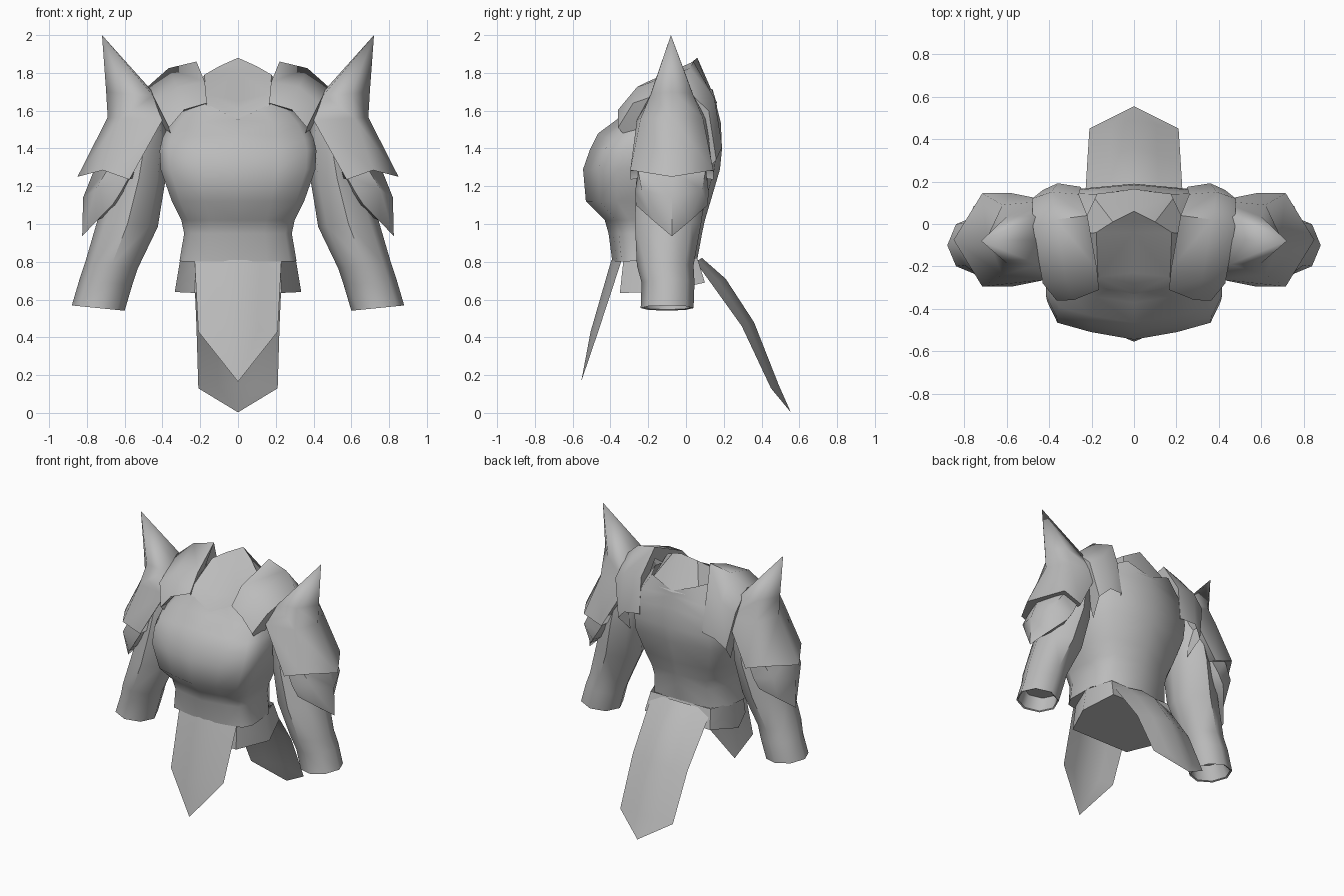
import bpy, bmesh, math
from mathutils import Vector

steel = bpy.data.materials.new("steel_grey")
steel.diffuse_color = (0.5, 0.5, 0.5, 1)
MID = -0.075  # y of the arm centre line


def loft(name, rows, closed=False, caps=(False, False), angle=50):
    """Skin rows of points, mirror across x and shade."""
    bm = bmesh.new()
    grid = [[bm.verts.new(p) for p in row] for row in rows]
    n = len(grid[0])
    for a, b in zip(grid, grid[1:]):
        for i in range(n if closed else n - 1):
            j = (i + 1) % n
            bm.faces.new((a[i], a[j], b[j], b[i]))
    if caps[0]:
        bm.faces.new(grid[0])
    if caps[1]:
        bm.faces.new(grid[-1])
    bmesh.ops.remove_doubles(bm, verts=bm.verts, dist=0.0005)
    bmesh.ops.recalc_face_normals(bm, faces=bm.faces)
    me = bpy.data.meshes.new(name)
    bm.to_mesh(me)
    bm.free()
    me.materials.append(steel)
    ob = bpy.data.objects.new(name, me)
    bpy.context.collection.objects.link(ob)
    bpy.ops.object.select_all(action='DESELECT')
    ob.select_set(True)
    bpy.context.view_layer.objects.active = ob
    mir = ob.modifiers.new("Mirror", 'MIRROR')
    bpy.ops.object.modifier_apply(modifier=mir.name)
    bpy.ops.object.shade_smooth_by_angle(angle=math.radians(angle))
    return ob


def both(front):
    """Front points, with the last on the ridge, repeated behind the arm centre line."""
    return front + [(x, 2 * MID - y, z) for x, y, z in front[-2::-1]]


# Breastplate: z, half width, front y, back y, rise per x, rise per y
RINGS = [(0.80, 0.31, -0.39, 0.06, 0, 0.03), (0.95, 0.285, -0.41, 0.085, 0, 0),
         (1.02, 0.30, -0.43, 0.10, 0, 0), (1.12, 0.35, -0.53, 0.13, 0, 0),
         (1.29, 0.41, -0.545, 0.18, 0, 0), (1.39, 0.415, -0.51, 0.19, 0, 0),
         (1.48, 0.40, -0.465, 0.185, -0.10, 0.08), (1.55, 0.36, -0.37, 0.165, -0.08, 0.12),
         (1.56, 0.24, -0.33, 0.16, 0.4, 0.18)]
SECTION = [(0, 0), (0.5, 0.05), (0.88, 0.11), (1, 0.25), (0.97, 0.7), (0.72, 0.96), (0, 1)]
loft("breastplate",
     [[(u * w, f + v * (b - f), z + kx * u * w + ky * v * (b - f)) for u, v in SECTION]
      for z, w, f, b, kx, ky in RINGS], caps=(True, False), angle=75)

# Collar: outer base, rim, then the sloping sheet closing the neck
loft("collar", [
    [(0, -0.33, 1.56), (0.20, -0.29, 1.64), (0.25, -0.05, 1.67), (0.20, 0.14, 1.65), (0, 0.165, 1.64)],
    [(0, -0.28, 1.61), (0.17, -0.25, 1.69), (0.178, -0.04, 1.79), (0.10, 0.01, 1.835), (0, 0.06, 1.88)],
    [(0, -0.28, 1.61), (0, -0.23, 1.65), (0, -0.04, 1.80), (0, 0.01, 1.84), (0, 0.06, 1.88)]], angle=35)


# Hanging cloth plates, front and back: z, centre y, half width, side z, side y
def tabard(name, rows):
    loft(name, [[(0, yc, z), (w * 0.5, (yc + ys) / 2, (z + zs) / 2), (w, ys, zs)]
                for z, yc, w, zs, ys in rows])


tabard("front_tabard", [(0.81, -0.395, 0.23, 0.81, -0.34), (0.43, -0.505, 0.21, 0.43, -0.465),
                        (0.165, -0.555, 0.0, 0.165, -0.555)])
tabard("back_tabard", [(0.82, 0.085, 0.235, 0.80, 0.05), (0.71, 0.21, 0.23, 0.69, 0.13),
                       (0.48, 0.36, 0.22, 0.46, 0.295), (0.15, 0.49, 0.21, 0.13, 0.45),
                       (0.003, 0.555, 0.0, 0.003, 0.555)])

# Six-sided hip skirt, closed underneath
loft("hip_skirt", [
    [(0, -0.33, 0.82), (0.22, -0.33, 0.82), (0.305, -0.12, 0.82), (0.24, 0.06, 0.82), (0, 0.06, 0.82)],
    [(0, -0.35, 0.635), (0.23, -0.35, 0.635), (0.335, -0.12, 0.64), (0.26, 0.10, 0.69),
     (0, 0.10, 0.69)]], caps=(False, True))

# Sleeves: z, centre x, centre y, radius x, radius y; the last two rows hollow the cuff
ARM = [(1.56, 0.47, -0.07, 0.08, 0.13), (1.48, 0.485, -0.07, 0.11, 0.17),
       (1.24, 0.525, -0.075, 0.14, 0.19), (1.00, 0.585, -0.095, 0.16, 0.175),
       (0.78, 0.67, -0.11, 0.14, 0.15), (0.69, 0.70, -0.095, 0.14, 0.14),
       (0.555, 0.74, -0.10, 0.14, 0.14), (0.56, 0.738, -0.10, 0.13, 0.13),
       (0.66, 0.71, -0.10, 0.12, 0.12)]
arm_rows = []
for z, cx, cy, rx, ry in ARM:
    ring = [(math.cos(math.tau * i / 8), math.sin(math.tau * i / 8)) for i in range(8)]
    arm_rows.append([(cx + rx * c, cy + ry * s, z + 0.1 * rx * c) for c, s in ring])
loft("sleeve", arm_rows, closed=True, caps=(True, True), angle=48)

# Spiked outer shoulder plates
loft("shoulder_spike", [
    [(0.72, -0.08, 2.0)] * 6,
    both([(0.45, -0.19, 1.68), (0.60, -0.185, 1.69), (0.698, MID, 1.70)]) + [(0.46, MID, 1.71)],
    both([(0.40, -0.26, 1.55), (0.62, -0.24, 1.56), (0.69, MID, 1.565)]) + [(0.43, MID, 1.60)],
    both([(0.575, -0.295, 1.235), (0.715, -0.295, 1.285), (0.85, MID, 1.25)]) + [(0.5, MID, 1.27)],
], closed=True, caps=(False, True), angle=80)

# Pointed plates below the spikes
loft("upper_arm_plate", [
    both([(0.57, -0.255, 1.26), (0.69, -0.255, 1.29), (0.76, MID, 1.29)]) + [(0.52, MID, 1.26)],
    both([(0.62, -0.27, 1.17), (0.755, -0.235, 1.18), (0.82, MID, 1.14)]) + [(0.55, MID, 1.17)],
    both([(0.665, -0.265, 1.10), (0.75, -0.17, 1.015), (0.825, MID, 0.935)]) + [(0.60, MID, 1.10)]],
    closed=True, caps=(False, True), angle=60)

# Inner shoulder pads, wrapped from front to back, with a wall along each edge
PAD_IN = [(0.165, -0.31, 1.64), (0.175, -0.21, 1.75), (0.22, 0.04, 1.86),
          (0.26, 0.14, 1.67), (0.25, 0.175, 1.42)]
PAD_OUT = [(0.365, -0.36, 1.51), (0.43, -0.28, 1.64), (0.475, -0.02, 1.73),
           (0.48, 0.12, 1.60), (0.43, 0.16, 1.34)]
pad_rows = []
for a, b in zip(PAD_IN, PAD_OUT):
    a, b = Vector(a), Vector(b)
    out = Vector((0.02, (a.y + 0.07) * 0.10, 0.03))
    inward = Vector((0, -(a.y + 0.07) * 0.4, -0.11))
    pad_rows.append([a + inward + Vector((0.03, 0, 0)), a, a.lerp(b, 0.5) + out, b,
                     b + inward - Vector((0.03, 0, 0))])
# Turn the front end in so the pad reads as a solid plate
pad_rows.insert(0, [p + Vector((0.01, 0.09, -0.01)) for p in pad_rows[0]])
loft("shoulder_pad", pad_rows, angle=55)
